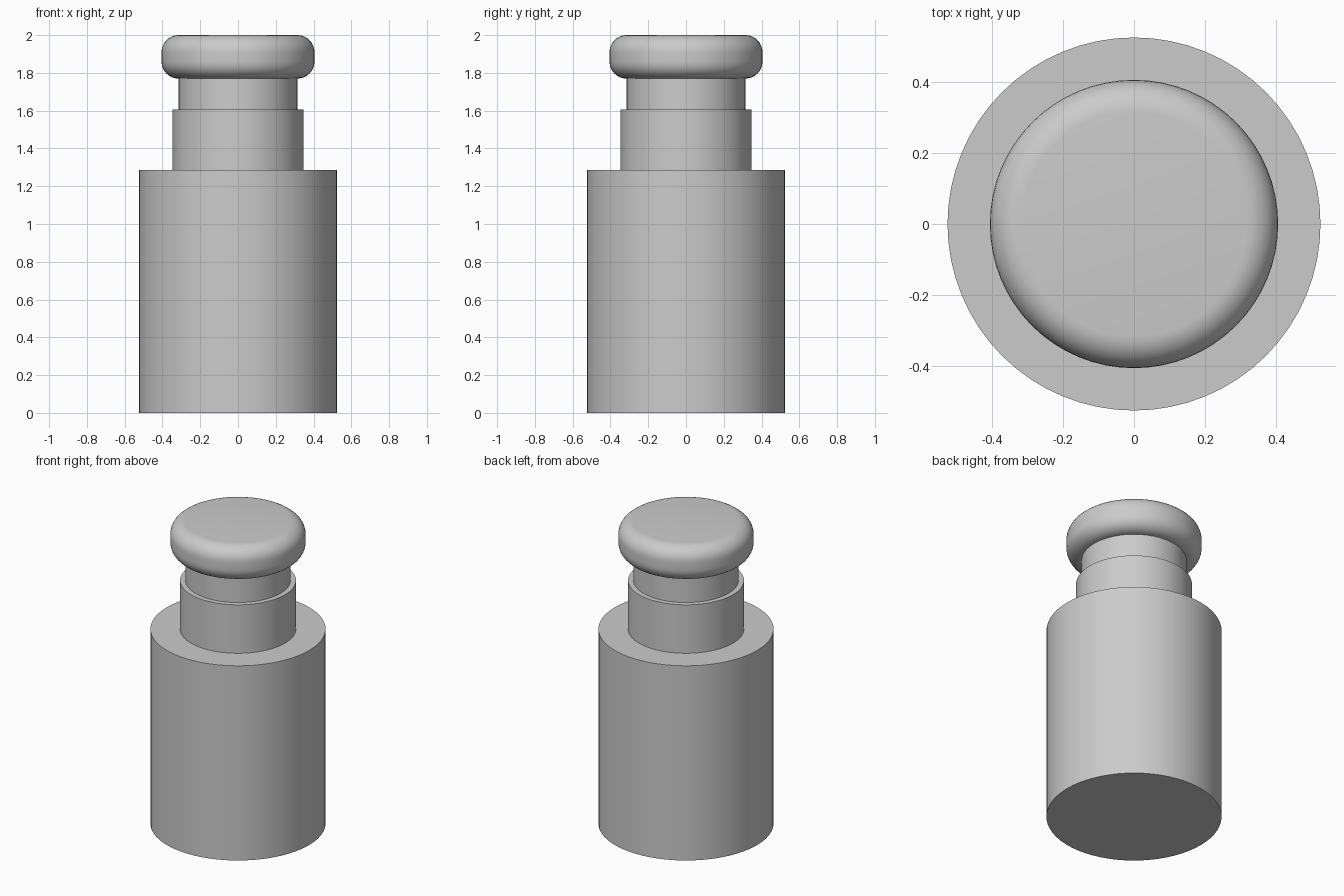
import bpy
import math

cube = bpy.data.objects.get("Cube")
if cube:
    bpy.data.objects.remove(cube, do_unlink=True)

# Single plain grey
grey = bpy.data.materials.new("plain grey")
grey.use_nodes = True
color = (0.6, 0.6, 0.6, 1)
grey.diffuse_color = color
grey.node_tree.nodes["Principled BSDF"].inputs["Base Color"].default_value = color


def cylinder(name, radius, bottom, top, rounding=0):
    """Upright smooth cylinder, optionally with rounded rims."""
    bpy.ops.mesh.primitive_cylinder_add(
        vertices=64, radius=radius, depth=top - bottom,
        location=(0, 0, (bottom + top) / 2))
    part = bpy.context.object
    part.name = name
    part.data.materials.append(grey)
    if rounding:
        bevel = part.modifiers.new("rounded rims", "BEVEL")
        bevel.width = rounding
        bevel.segments = 8
        bevel.limit_method = "ANGLE"
        bevel.angle_limit = math.radians(40)
        bpy.ops.object.modifier_apply(modifier=bevel.name)
    bpy.ops.object.shade_smooth_by_angle(angle=math.radians(30))
    return part


# Stacked parts, from the ground up
cylinder("body", 0.524, 0, 1.285)
cylinder("collar", 0.347, 1.285, 1.605)
cylinder("neck", 0.314, 1.605, 1.77)
cylinder("cap", 0.405, 1.77, 2, rounding=0.09)
